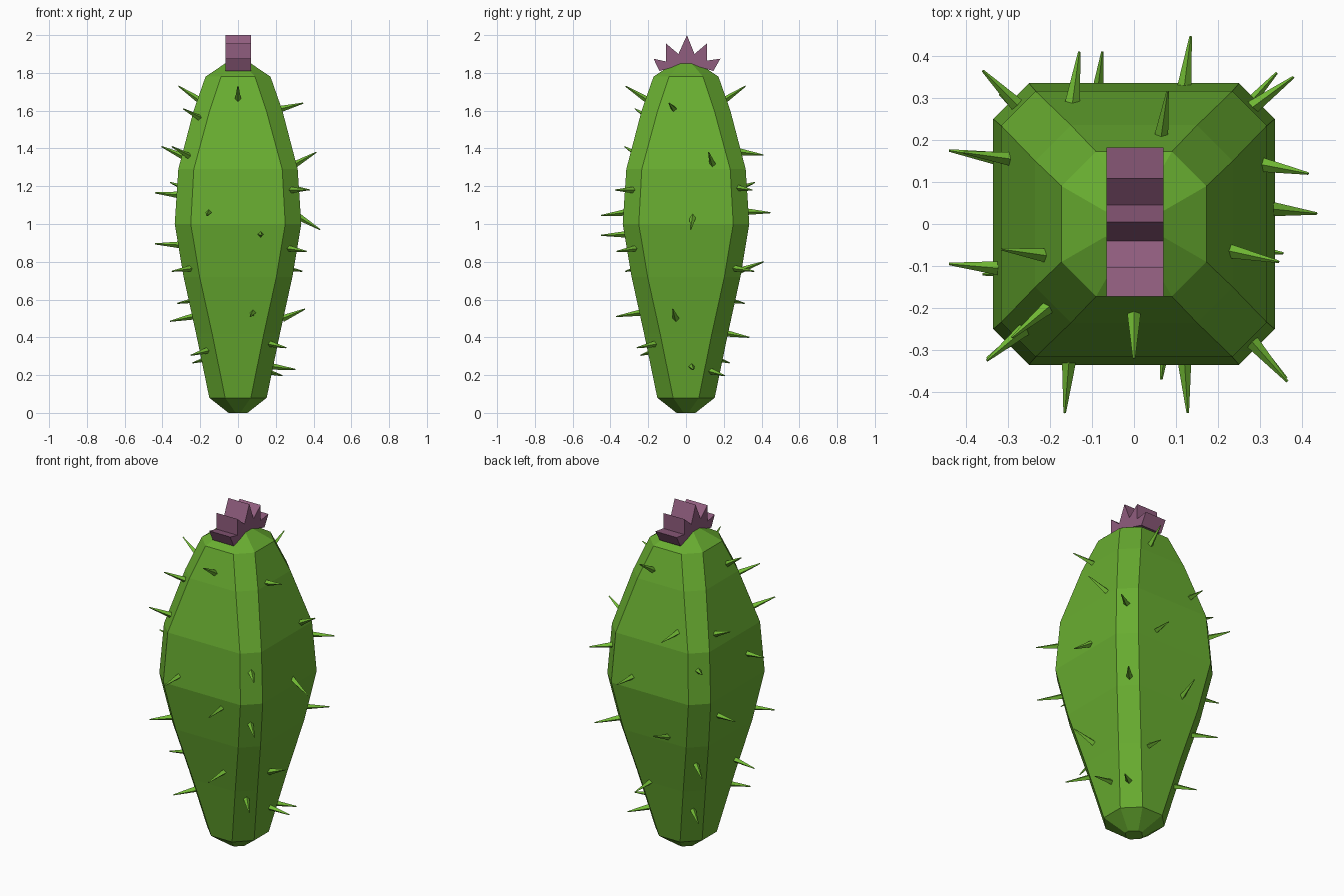
import bpy, bmesh
from mathutils import Vector


def material(name, color):
    m = bpy.data.materials.new(name)
    m.diffuse_color = (*color, 1)
    return m


def add_object(name, bm, mat):
    bmesh.ops.recalc_face_normals(bm, faces=bm.faces)
    me = bpy.data.meshes.new(name)
    bm.to_mesh(me)
    bm.free()
    me.materials.append(mat)
    ob = bpy.data.objects.new(name, me)
    bpy.context.collection.objects.link(ob)
    return ob


green = material("skin_green", (0.14, 0.42, 0.03))
spine_green = material("spine_green", (0.17, 0.50, 0.035))
purple = material("flower_purple", (0.28, 0.11, 0.21))

# Body: chamfered-square rings (height, half width, half width of flat)
RINGS = [(0, .05, .012), (.08, .152, .068), (.42, .222, .137), (.72, .288, .203),
         (1.0, .335, .25), (1.29, .316, .234), (1.6, .235, .15),
         (1.78, .172, .09), (1.85, .068, .03)]
bm = bmesh.new()
rows = []
for z, r, f in RINGS:
    ring = [(r, -f), (r, f), (f, r), (-f, r), (-r, f), (-r, -f), (-f, -r), (f, -r)]
    rows.append([bm.verts.new((x, y, z)) for x, y in ring])
for a, b in zip(rows, rows[1:]):
    for i in range(8):
        j = (i + 1) % 8
        bm.faces.new((a[i], a[j], b[j], b[i]))
bm.faces.new(rows[0])
bm.faces.new(rows[-1])
add_object("cactus_body", bm, green)

# Flower crown: zigzag profile in the side plane, extruded across x
PROFILE = [(-.14, 1.81), (-.172, 1.875), (-.105, 1.86), (-.105, 1.955), (-.04, 1.90),
           (.005, 2.0), (.045, 1.90), (.11, 1.955), (.11, 1.865), (.182, 1.875),
           (.145, 1.81), (.06, 1.835), (-.055, 1.835)]
bm = bmesh.new()
face = bm.faces.new([bm.verts.new((-.066, y, z)) for y, z in PROFILE])
ext = bmesh.ops.extrude_face_region(bm, geom=[face])
bmesh.ops.translate(bm, vec=(.136, 0, 0),
                    verts=[v for v in ext["geom"] if isinstance(v, bmesh.types.BMVert)])
add_object("flower_crown", bm, purple)


# Spines: slim four-sided cones given by base point and tip point
def add_spines(name, pairs):
    bm = bmesh.new()
    for base, tip in pairs:
        a, b = Vector(base), Vector(tip)
        d = (b - a).normalized()
        a -= d * .015
        rot = d.to_track_quat('Z', 'Y').to_matrix().to_4x4()
        rot.translation = (a + b) / 2
        bmesh.ops.create_cone(bm, cap_ends=True, segments=4, radius1=.018,
                              radius2=.003, depth=(b - a).length, matrix=rot)
    add_object(name, bm, spine_green)


add_spines("spines_right", [
    ((.23, -.065, 1.61), (.345, -.09, 1.64)), ((.31, .14, 1.32), (.415, .12, 1.38)),
    ((.335, .035, 1.03), (.435, .025, .97)), ((.25, -.055, .505), (.355, -.07, .55)),
    ((.185, .03, .245), (.305, .04, .23))])
add_spines("spines_left", [
    ((-.21, -.075, 1.66), (-.315, -.06, 1.73)), ((-.295, .155, 1.36), (-.405, .17, 1.41)),
    ((-.325, -.105, 1.155), (-.44, -.095, 1.165)), ((-.32, .155, .89), (-.44, .175, .895)),
    ((-.24, -.11, .51), (-.36, -.12, .485))])
add_spines("spines_front", [
    ((0, -.21, 1.66), (0, -.32, 1.73)), ((-.155, -.33, 1.06), (-.165, -.45, 1.045)),
    ((.12, -.325, .945), (.128, -.45, .94)), ((.08, -.245, .53), (.065, -.37, .51))])
add_spines("spines_back", [
    ((.065, .21, 1.66), (.08, .315, 1.73)), ((-.145, .3, 1.38), (-.13, .41, 1.365)),
    ((.12, .33, 1.065), (.135, .447, 1.06)), ((-.09, .29, .755), (-.075, .41, .80)),
    ((.08, .22, .42), (.095, .335, .40))])
add_spines("spines_corners", [
    ((.285, -.285, 1.18), (.365, -.375, 1.18)), ((.27, -.27, .87), (.363, -.367, .855)),
    ((.17, -.165, .365), (.255, -.26, .345)),
    ((-.2, -.195, 1.56), (-.29, -.27, 1.61)), ((-.26, -.25, 1.36), (-.35, -.325, 1.41)),
    ((-.25, -.25, .765), (-.35, -.32, .75)), ((-.165, -.16, .33), (-.25, -.24, .305)),
    ((-.28, .285, 1.19), (-.36, .365, 1.22)), ((-.215, .215, .60), (-.32, .31, .58)),
    ((-.15, .15, .29), (-.24, .23, .265)),
    ((.285, .28, 1.19), (.38, .35, 1.18)), ((.25, .26, .765), (.34, .36, .75)),
    ((.15, .135, .22), (.235, .205, .197))])
